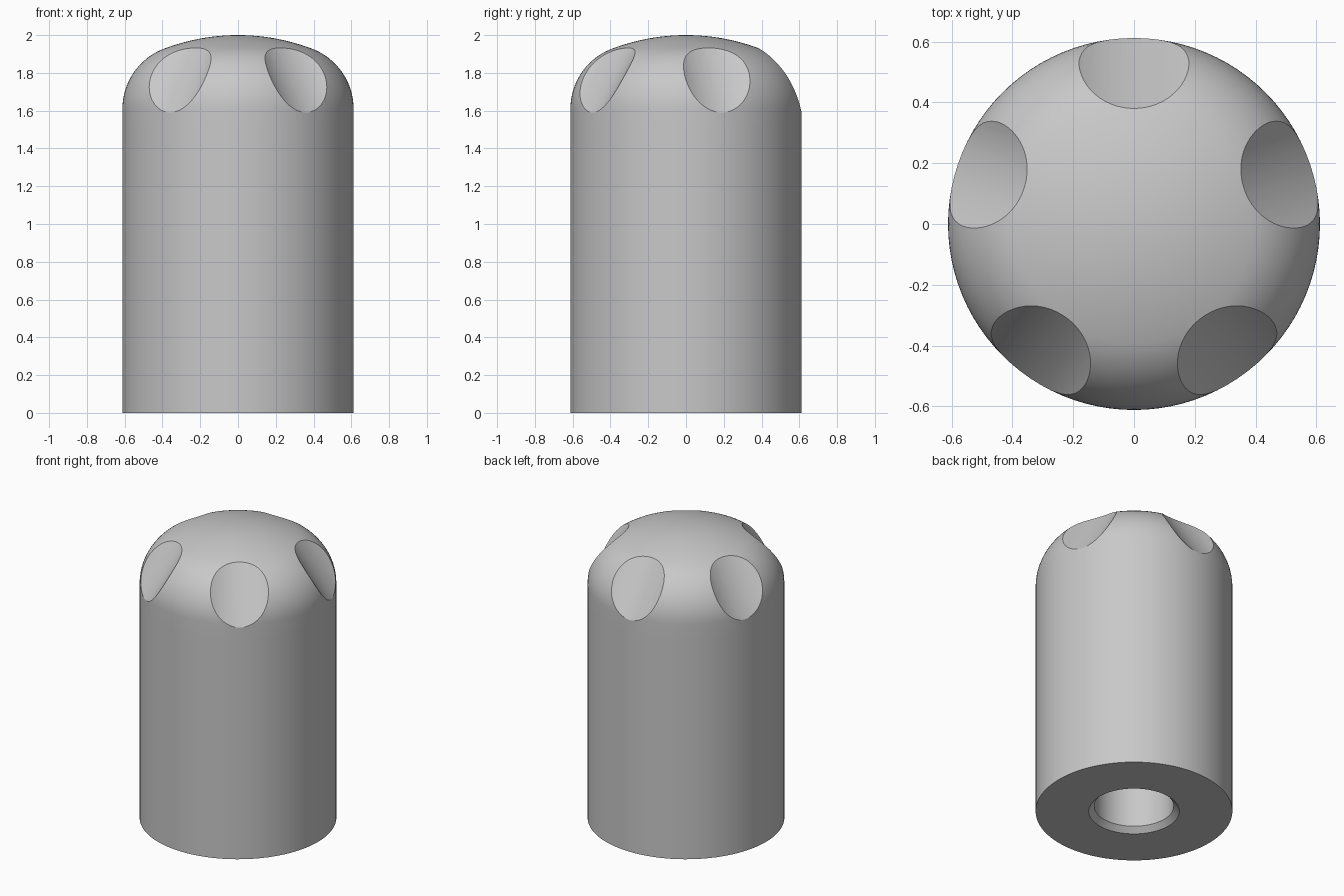
import bpy, bmesh
from math import sin, cos, pi, radians, atan2, hypot
from mathutils import Matrix, Vector

default = bpy.data.objects.get("Cube")
if default:
    bpy.data.objects.remove(default, do_unlink=True)

SIDES = 96
RADIUS = 0.612
SHOULDER_Z = 1.61
SHOULDER_R = 0.34
CROWN_R = 1.1
BORE_R, BORE_DEPTH, CHAMFER = 0.247, 1.0, 0.035

grey = bpy.data.materials.new("plain_grey")
grey.use_nodes = True
colour = (0.58, 0.58, 0.58, 1)
grey.diffuse_color = colour
grey.node_tree.nodes["Principled BSDF"].inputs["Base Color"].default_value = colour


def add_object(name, bm):
    mesh = bpy.data.meshes.new(name)
    bmesh.ops.recalc_face_normals(bm, faces=bm.faces)
    bm.to_mesh(mesh)
    bm.free()
    mesh.materials.append(grey)
    obj = bpy.data.objects.new(name, mesh)
    bpy.context.collection.objects.link(obj)
    return obj


def arc(cx, cz, r, start, end, steps):
    angles = [start + (end - start) * i / steps for i in range(steps + 1)]
    return [(cx + r * cos(a), cz + r * sin(a)) for a in angles]


# Profile: blind bore, chamfer, base, wall, rounded shoulder, shallow crown
shoulder_x = RADIUS - SHOULDER_R
crown_z = 2 - CROWN_R
tangent = atan2(SHOULDER_Z - crown_z, shoulder_x)
profile = [(0, BORE_DEPTH), (BORE_R, BORE_DEPTH), (BORE_R, CHAMFER),
           (BORE_R + CHAMFER, 0), (RADIUS, 0), (RADIUS, 1.5)]
profile += arc(shoulder_x, SHOULDER_Z, SHOULDER_R, 0, tangent, 16)
profile += arc(0, crown_z, CROWN_R, tangent, pi / 2, 10)[1:]

# Body: the profile turned about the upright axis
bm = bmesh.new()
verts = [bm.verts.new((x, 0, z)) for x, z in profile]
edges = [bm.edges.new(pair) for pair in zip(verts, verts[1:])]
bmesh.ops.spin(bm, geom=verts + edges, cent=(0, 0, 0), axis=(0, 0, 1),
               angle=2 * pi, steps=SIDES, use_duplicate=False)
bmesh.ops.remove_doubles(bm, verts=bm.verts, dist=0.0005)
body = add_object("knob_body", bm)

# Scoops: five slanted cylinders cut finger grips into the shoulder
SCOOP_R = 0.39
upper, lower = Vector((0.375, 0, 1.94)), Vector((0.612, 0, 1.59))
slope = (lower - upper).normalized()
outward = Vector((-slope.z, 0, slope.x))
tilt = slope.to_track_quat("Z", "Y").to_matrix().to_4x4()
centre = (upper + lower) / 2 + outward * SCOOP_R
cutters = []
for i in range(5):
    turn = Matrix.Rotation(radians(90 + 72 * i), 4, "Z")
    bm = bmesh.new()
    bmesh.ops.create_cone(bm, cap_ends=True, segments=128, radius1=SCOOP_R,
                          radius2=SCOOP_R, depth=1.2,
                          matrix=turn @ Matrix.Translation(centre) @ tilt)
    cutter = add_object(f"scoop_cutter_{i + 1}", bm)
    cutter.hide_render = True
    cutters.append(cutter)
    cut = body.modifiers.new(f"scoop_{i + 1}", "BOOLEAN")
    cut.operation = "DIFFERENCE"
    cut.solver = "EXACT"
    cut.object = cutter

# Bake the cuts and drop the cutters
graph = bpy.context.evaluated_depsgraph_get()
cut_mesh = bpy.data.meshes.new_from_object(body.evaluated_get(graph))
body.modifiers.clear()
body.data = cut_mesh
for cutter in cutters:
    bpy.data.objects.remove(cutter, do_unlink=True)

# Smooth shading with crisp rims
bpy.ops.object.select_all(action="DESELECT")
body.select_set(True)
bpy.context.view_layer.objects.active = body
bpy.ops.object.shade_smooth_by_angle(angle=radians(22))
